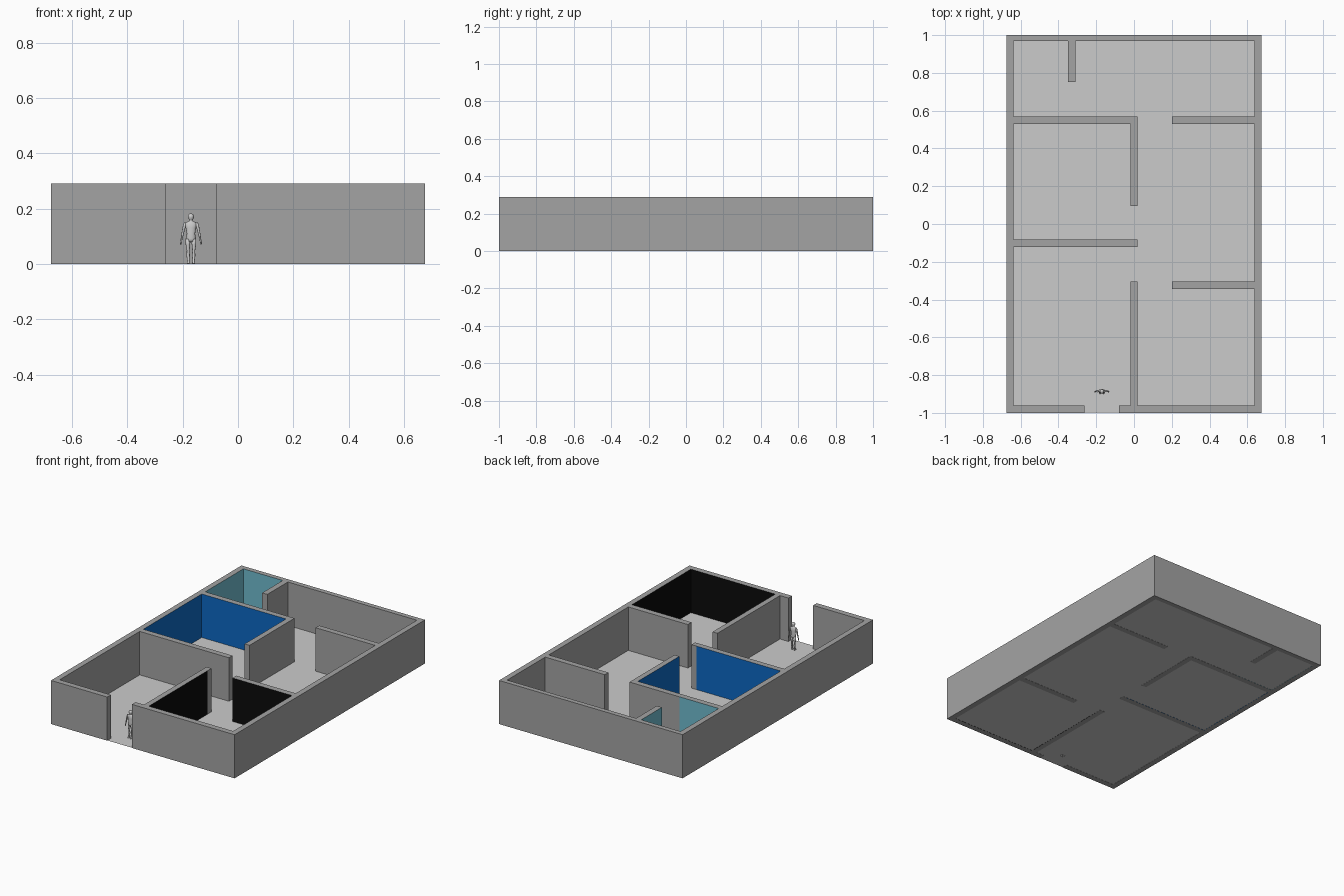
import bpy, bmesh, math

if "Cube" in bpy.data.objects:
    bpy.data.objects.remove(bpy.data.objects["Cube"])

H = 0.29
# Wall footprints: x0, y0, x1, y1
WALLS = [
    (-.675, -1, -.638, 1), (.638, -1, .675, 1),                    # left, right
    (-.675, .968, .675, 1),                                        # back
    (-.675, -1, -.262, -.962), (-.08, -1, .675, -.962),            # front, door gap
    (-.349, .752, -.311, .968),                                    # back stub
    (-.638, .53, .018, .568), (.2, .53, .638, .568),               # rear cross walls
    (-.018, .095, .018, .53), (-.638, -.121, .018, -.083),         # middle room
    (-.018, -.962, .018, -.305), (.2, -.344, .638, -.305),         # front rooms
]
# Painted rooms: wall faces looking into these areas take the paint
ROOMS = [
    (.018, -.962, .638, -.344),
    (-.638, -.083, -.018, .53),
    (-.638, .568, -.349, .968),
]


def material(name, rgb):
    m = bpy.data.materials.new(name)
    m.diffuse_color = (*rgb, 1)
    m.use_nodes = True
    m.node_tree.nodes["Principled BSDF"].inputs["Base Color"].default_value = m.diffuse_color
    return m


def add_object(name, bm):
    me = bpy.data.meshes.new(name)
    bm.to_mesh(me)
    bm.free()
    ob = bpy.data.objects.new(name, me)
    bpy.context.collection.objects.link(ob)
    return ob


def inside(rects, x, y):
    return next((i for i, r in enumerate(rects)
                 if r[0] < x < r[2] and r[1] < y < r[3]), -1)


# Walls: one clean shell raised from the floor plan
xs = sorted({v for r in WALLS + ROOMS for v in (r[0], r[2])})
ys = sorted({v for r in WALLS + ROOMS for v in (r[1], r[3])})
bm = bmesh.new()


def face(pts, mat=0):
    bm.faces.new([bm.verts.new(p) for p in pts]).material_index = mat


for x0, x1 in zip(xs, xs[1:]):
    for y0, y1 in zip(ys, ys[1:]):
        cx, cy = (x0 + x1) / 2, (y0 + y1) / 2
        if inside(WALLS, cx, cy) < 0:
            continue
        c = [(x0, y0), (x1, y0), (x1, y1), (x0, y1)]
        face([(*p, H) for p in c])
        face([(*p, 0) for p in reversed(c)])
        e = 1e-4
        probes = [(cx, y0 - e), (x1 + e, cy), (cx, y1 + e), (x0 - e, cy)]
        for i, probe in enumerate(probes):
            if inside(WALLS, *probe) < 0:
                a, b = c[i], c[(i + 1) % 4]
                face([(*a, 0), (*b, 0), (*b, H), (*a, H)],
                     inside(ROOMS, *probe) + 1)
bmesh.ops.remove_doubles(bm, verts=bm.verts, dist=1e-5)
bmesh.ops.dissolve_limit(bm, angle_limit=0.01, verts=bm.verts, edges=bm.edges,
                         delimit={'MATERIAL'})
walls = add_object("walls", bm)
for m in (material("wall_grey", (.37, .37, .37)),
          material("black_paint", (.003, .003, .003)),
          material("blue_paint", (.004, .14, .55)),
          material("turquoise_paint", (.16, .5, .62))):
    walls.data.materials.append(m)

# Floor sheet
bm = bmesh.new()
face([(-.674, -.999, .001), (.674, -.999, .001),
      (.674, .999, .001), (-.674, .999, .001)])
add_object("floor", bm)


# Standing figure: lofted elliptical rings (x, y, z, rx, ry)
def loft(bm, rings, side=1, n=12):
    loops = []
    for x, y, z, rx, ry in rings:
        loops.append([bm.verts.new((side * x + rx * math.cos(2 * math.pi * k / n),
                                    y + ry * math.sin(2 * math.pi * k / n), z))
                      for k in range(n)])
    for a, b in zip(loops, loops[1:]):
        for k in range(n):
            bm.faces.new((a[k], a[(k + 1) % n], b[(k + 1) % n], b[k]))
    bm.faces.new(list(reversed(loops[0])))
    bm.faces.new(loops[-1])


TORSO = [(0, 0, .078, .012, .008), (0, 0, .09, .019, .011), (0, 0, .108, .015, .009),
         (0, 0, .13, .019, .011), (0, 0, .146, .022, .009), (0, 0, .152, .012, .007),
         (0, 0, .155, .006, .006), (0, -.001, .159, .007, .008), (0, -.001, .168, .0115, .012),
         (0, -.001, .176, .010, .011), (0, -.001, .181, .004, .004)]
LEG = [(.0095, -.005, 0, .005, .011), (.0095, -.003, .004, .005, .008),
       (.0095, 0, .01, .004, .004), (.010, .001, .03, .006, .006),
       (.010, 0, .047, .005, .005), (.011, 0, .07, .008, .008), (.010, 0, .09, .009, .009)]
ARM = [(.037, -.003, .07, .002, .003), (.036, -.003, .08, .004, .004),
       (.034, -.001, .089, .003, .003), (.029, 0, .113, .0045, .0045),
       (.024, 0, .135, .0055, .006), (.021, 0, .149, .004, .005)]
bm = bmesh.new()
loft(bm, TORSO)
for s in (1, -1):
    loft(bm, LEG, s)
    loft(bm, ARM, s)
figure = add_object("standing_figure", bm)
figure.location = (-.17, -.885, .001)
for p in figure.data.polygons:
    p.use_smooth = True
figure.data.materials.append(material("figure_grey", (.6, .6, .6)))
